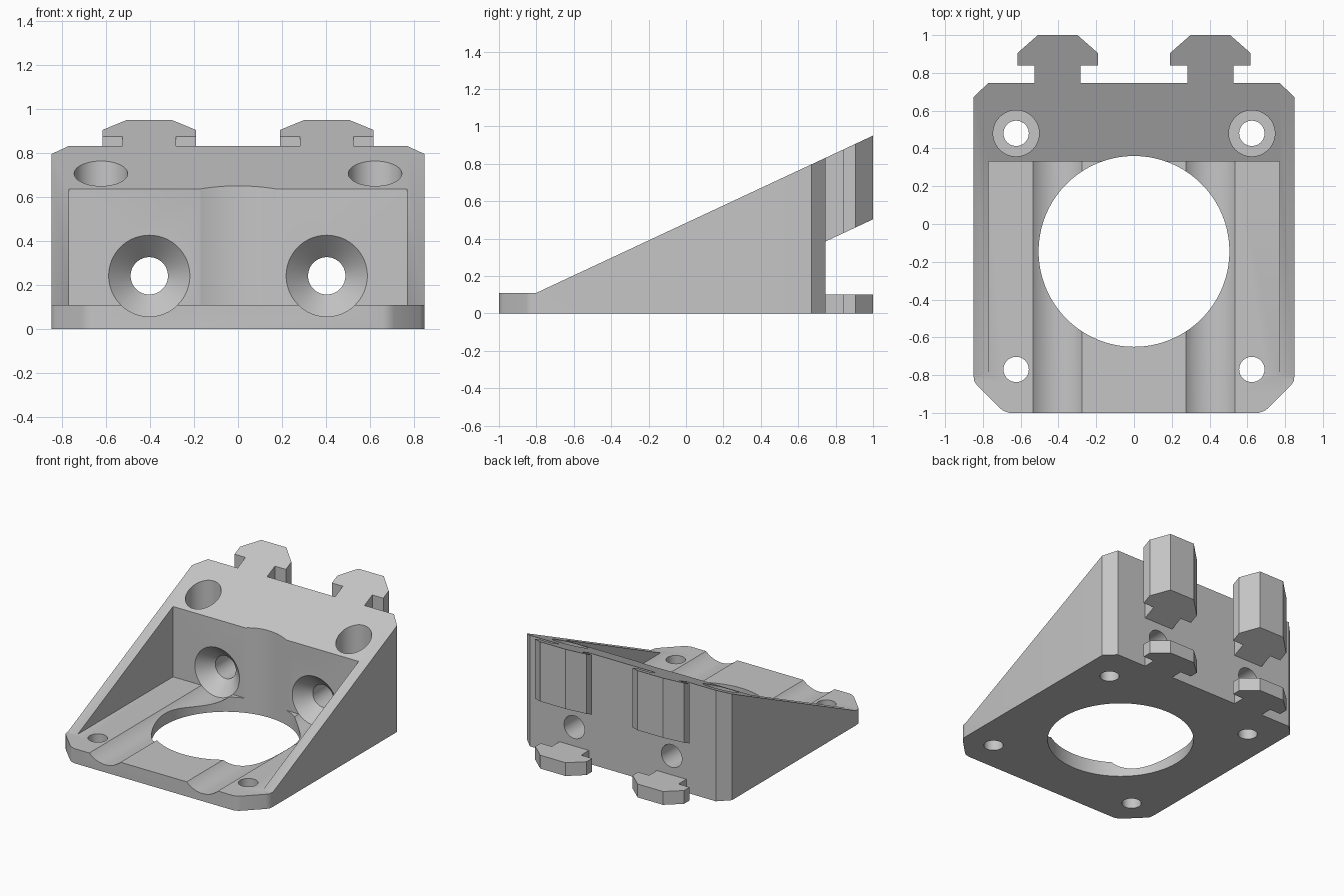
import bpy
import bmesh
import math

cube = bpy.data.objects.get("Cube")
if cube:
    bpy.data.objects.remove(cube, do_unlink=True)

PLATE = 0.11      # base plate thickness
BACK = 0.747      # rear face of the block
SLOPE = 0.467     # rise of the sloping top
TOP = 1.4         # above everything


def slope_z(y):
    return PLATE + SLOPE * (y + 0.8)


def make_object(name, bm):
    bmesh.ops.recalc_face_normals(bm, faces=bm.faces)
    mesh = bpy.data.meshes.new(name)
    bm.to_mesh(mesh)
    bm.free()
    obj = bpy.data.objects.new(name, mesh)
    bpy.context.collection.objects.link(obj)
    return obj


def prism(name, points, offset):
    """Extrude a closed 3D outline along an offset vector."""
    bm = bmesh.new()
    face = bm.faces.new([bm.verts.new(p) for p in points])
    out = bmesh.ops.extrude_face_region(bm, geom=[face])
    moved = [v for v in out["geom"] if isinstance(v, bmesh.types.BMVert)]
    bmesh.ops.translate(bm, verts=moved, vec=offset)
    return make_object(name, bm)


def side_prism(name, profile, half_width):
    """Extrude a (y, z) profile across x."""
    return prism(name, [(-half_width, y, z) for y, z in profile], (2 * half_width, 0, 0))


def lathe(name, profile, place, sides=64):
    """Stack rings of (radius, height); place maps local to model space."""
    bm = bmesh.new()
    rings = []
    for r, h in profile:
        angles = [2 * math.pi * i / sides for i in range(sides)]
        rings.append([bm.verts.new(place(r * math.cos(a), r * math.sin(a), h)) for a in angles])
    for low, high in zip(rings, rings[1:]):
        for i in range(sides):
            j = (i + 1) % sides
            bm.faces.new((low[i], low[j], high[j], high[i]))
    bm.faces.new(rings[0])
    bm.faces.new(rings[-1])
    return make_object(name, bm)


def upright(x, y):
    return lambda a, b, h: (x + a, y + b, h)


def along_y(x, z):
    return lambda a, b, h: (x + a, h, z + b)


# Plan outline of the block with its two rear T-shaped tabs
tab = [(0.122, BACK), (0.122, 0.84), (0.213, 0.84), (0.213, 0.905), (0.105, 1.0)]
half = [(0.66, -1.0), (0.69, -0.99), (0.71, -0.975), (0.83, -0.855),
        (0.845, -0.835), (0.85, -0.80), (0.85, 0.67), (0.772, BACK)]
half += [(0.404 + dx, y) for dx, y in tab]
half += [(0.404 - dx, y) for dx, y in reversed(tab)]
outline = half + [(-x, y) for x, y in reversed(half)]
body = prism("angled_bracket", [(x, y, 0) for x, y in outline], (0, 0, 1.2))

# Cutters: sloping top, gap between tabs, front pocket, central bore
cutters = [
    side_prism("slope_cutter", [(-1.1, PLATE), (-0.8, PLATE), (1.1, slope_z(1.1)),
                                (1.1, TOP), (-1.1, TOP)], 1.1),
    side_prism("tab_gap_cutter", [(BACK, 0.10), (1.1, 0.10),
                                  (1.1, 0.385 + SLOPE * (1.1 - BACK)), (BACK, 0.385)], 1.1),
    side_prism("pocket_cutter", [(-0.9, PLATE), (0.33, PLATE), (0.33, TOP), (-0.9, TOP)], 0.77),
    lathe("bore_cutter", [(0.505, -0.1), (0.505, TOP)], upright(0, -0.145), 128),
]
for s in (-1, 1):
    # Driver groove, countersink and rear screw hole
    cutters.append(lathe("screw_cutter", [(0.185, -1.1), (0.185, 0.33), (0.085, 0.43), (0.085, 0.9)],
                         along_y(0.404 * s, 0.242)))
    # Corner mounting holes, the rear pair counterbored
    cutters.append(lathe("front_hole_cutter", [(0.067, -0.1), (0.067, 0.5)],
                         upright(0.624 * s, -0.77), 48))
    cutters.append(lathe("rear_hole_cutter", [(0.067, -0.1), (0.067, PLATE), (0.122, PLATE), (0.122, TOP)],
                         upright(0.624 * s, 0.48), 48))

bpy.ops.object.select_all(action="DESELECT")
bpy.context.view_layer.objects.active = body
body.select_set(True)
for cutter in cutters:
    cutter.hide_render = True
    mod = body.modifiers.new(cutter.name, "BOOLEAN")
    mod.operation = "DIFFERENCE"
    mod.solver = "EXACT"
    mod.object = cutter
    bpy.ops.object.modifier_apply(modifier=mod.name)
for cutter in cutters:
    bpy.data.objects.remove(cutter, do_unlink=True)

# Plain grey finish
grey = bpy.data.materials.new("light_grey")
grey.use_nodes = True
colour = (0.56, 0.56, 0.56, 1.0)
grey.diffuse_color = colour
grey.node_tree.nodes["Principled BSDF"].inputs["Base Color"].default_value = colour
body.data.materials.clear()
body.data.materials.append(grey)
for poly in body.data.polygons:
    poly.material_index = 0
bpy.ops.object.shade_smooth_by_angle(angle=math.radians(30))
